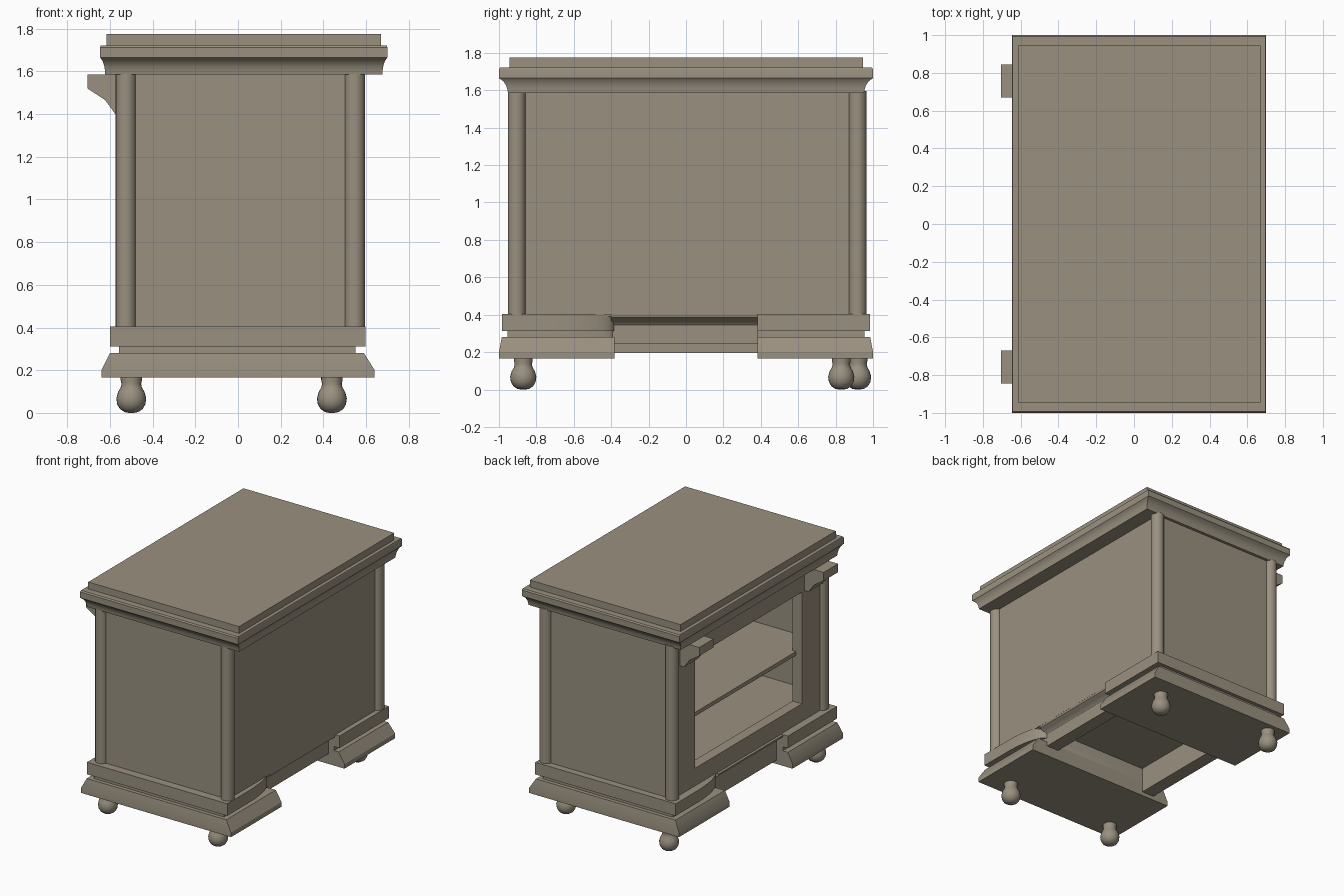
import bpy, bmesh, math
from mathutils import Vector

if "Cube" in bpy.data.objects:
    bpy.data.objects.remove(bpy.data.objects["Cube"])

COLOR = (0.32, 0.28, 0.215, 1)
wood = bpy.data.materials.new("grey_brown_wood")
wood.use_nodes = True
wood.diffuse_color = COLOR
wood.node_tree.nodes["Principled BSDF"].inputs["Base Color"].default_value = COLOR


def finish(name, bm):
    bmesh.ops.recalc_face_normals(bm, faces=bm.faces)
    mesh = bpy.data.meshes.new(name)
    bm.to_mesh(mesh)
    bm.free()
    obj = bpy.data.objects.new(name, mesh)
    mesh.materials.append(wood)
    bpy.context.collection.objects.link(obj)
    bpy.ops.object.select_all(action="DESELECT")
    obj.select_set(True)
    bpy.context.view_layer.objects.active = obj
    bpy.ops.object.shade_smooth_by_angle(angle=math.radians(32))
    return obj


def loft(name, rings):
    """Skin closed rings of equal length and cap both ends."""
    bm = bmesh.new()
    loops = [[bm.verts.new(p) for p in ring] for ring in rings]
    count = len(loops[0])
    for a, b in zip(loops, loops[1:]):
        for i in range(count):
            j = (i + 1) % count
            bm.faces.new((a[i], a[j], b[j], b[i]))
    bm.faces.new(loops[0])
    bm.faces.new(loops[-1])
    return finish(name, bm)


def rect(x0, x1, y0, y1, z):
    return [(x0, y0, z), (x1, y0, z), (x1, y1, z), (x0, y1, z)]


def box(name, x0, x1, y0, y1, z0, z1):
    return loft(name, [rect(x0, x1, y0, y1, z) for z in (z0, z1)])


def prism_y(name, profile, y0, y1):
    return loft(name, [[(x, y, z) for x, z in profile] for y in (y0, y1)])


def lathe(name, profile, cx, cy, sides=24):
    rings = []
    for r, z in profile:
        turn = [2 * math.pi * i / sides for i in range(sides)]
        rings.append([(cx + r * math.cos(a), cy + r * math.sin(a), z) for a in turn])
    return loft(name, rings)


# Top board and coved cornice
box("top_board", -0.615, 0.67, -0.945, 0.945, 1.71, 1.775)
cove = [(0, 1.585), (0.06, 1.605), (0.2, 1.625), (0.45, 1.645), (0.75, 1.657),
        (1, 1.665), (1, 1.712), (0.85, 1.722)]
loft("cornice", [rect(-0.622 - 0.024 * t, 0.676 + 0.024 * t,
                      -0.952 - 0.048 * t, 0.952 + 0.048 * t, z) for t, z in cove])

# Cabinet body, open on the -x side
box("closed_panel", 0.53, 0.56, -0.92, 0.93, 0.40, 1.59)
box("front_panel", -0.53, 0.55, -0.92, -0.88, 0.40, 1.59)
box("back_panel", -0.53, 0.55, 0.89, 0.93, 0.40, 1.59)
box("cabinet_floor", -0.53, 0.55, -0.90, 0.91, 0.39, 0.53)
box("shelf", -0.49, 0.54, -0.89, 0.90, 0.90, 0.93)
box("opening_header", -0.54, -0.46, -0.90, 0.91, 1.40, 1.59)
box("opening_sill", -0.54, -0.46, -0.90, 0.91, 0.40, 0.54)
box("front_stile", -0.54, -0.46, -0.90, -0.64, 0.40, 1.59)
box("back_stile", -0.54, -0.46, 0.66, 0.91, 0.40, 1.59)

# Corner columns
for side, cx in (("left", 0.547), ("right", -0.525)):
    for end, cy in (("front", -0.905), ("back", 0.917)):
        lathe(f"{end}_{side}_column", [(0.048, 0.40), (0.048, 1.595)], cx, cy)

# Brackets above the open side
bracket = [(-0.53, 1.585), (-0.705, 1.585), (-0.705, 1.52), (-0.622, 1.465),
           (-0.575, 1.40), (-0.53, 1.40)]
prism_y("front_bracket", bracket, -0.845, -0.67)
prism_y("back_bracket", bracket, 0.67, 0.845)


def curved_plan(x0, x1, y_out, y_in, inset, flip):
    """Plan of a pedestal moulding with one inner corner swept in an arc."""
    start = y_out + 0.44 * (y_in - y_out)
    pts = [(x0, y_in), (x0, y_out), (x1, y_out)]
    if flip:
        pts = [(x1, y_in), (x1, y_out), (x0, y_out)]
    edge, sign = (x0, 1) if flip else (x1, -1)
    steps = 12
    for i in range(steps + 1):
        a = math.pi / 2 * i / steps
        pts.append((edge + sign * inset * (1 - math.cos(a)),
                    start + (y_in - start) * math.sin(a)))
    return pts


# Two pedestals: sloped base, neck and upper moulding
for end, s in (("front", -1), ("back", 1)):
    flip = s > 0
    y_in = s * 0.383

    def base_ring(x0, x1, y, z):
        return [(x0, y_in, z), (x1, y_in, z), (x1, s * y, z), (x0, s * y, z)]

    loft(f"{end}_pedestal_base", [base_ring(-0.64, 0.64, 1.0, 0.165),
                                  base_ring(-0.64, 0.64, 1.0, 0.20),
                                  base_ring(-0.60, 0.59, 0.985, 0.28)])
    for part, x0, x1, y, inset, z0, z1 in (
            ("neck", -0.557, 0.55, 0.955, 0.06, 0.275, 0.315),
            ("moulding", -0.60, 0.597, 0.983, 0.10, 0.312, 0.405)):
        plan = curved_plan(x0, x1, s * y, y_in, inset, flip)
        loft(f"{end}_pedestal_{part}", [[(px, py, z) for px, py in plan] for z in (z0, z1)])

# Coved rails linking the pedestals, hollow between them
for side, s, low in (("left", 1, 0.245), ("right", -1, 0.195)):
    rail = [(0.40, 0.402), (0.56, 0.402), (0.555, 0.385), (0.535, 0.37), (0.515, 0.36),
            (0.505, 0.345), (0.505, low), (0.40, low)]
    prism_y(f"{side}_link_rail", [(s * x, z) for x, z in rail], -0.40, 0.40)

# Turned feet
foot = [(0.05, 0.17), (0.05, 0.155), (0.046, 0.135), (0.05, 0.118), (0.062, 0.098),
        (0.07, 0.068), (0.066, 0.04), (0.053, 0.018), (0.032, 0.004), (0.012, 0)]
for name, cx, cy in (("front_left_foot", 0.44, -0.87), ("front_right_foot", -0.50, -0.87),
                     ("back_left_foot", 0.44, 0.83), ("back_right_foot", -0.50, 0.92)):
    lathe(name, foot, cx, cy)
